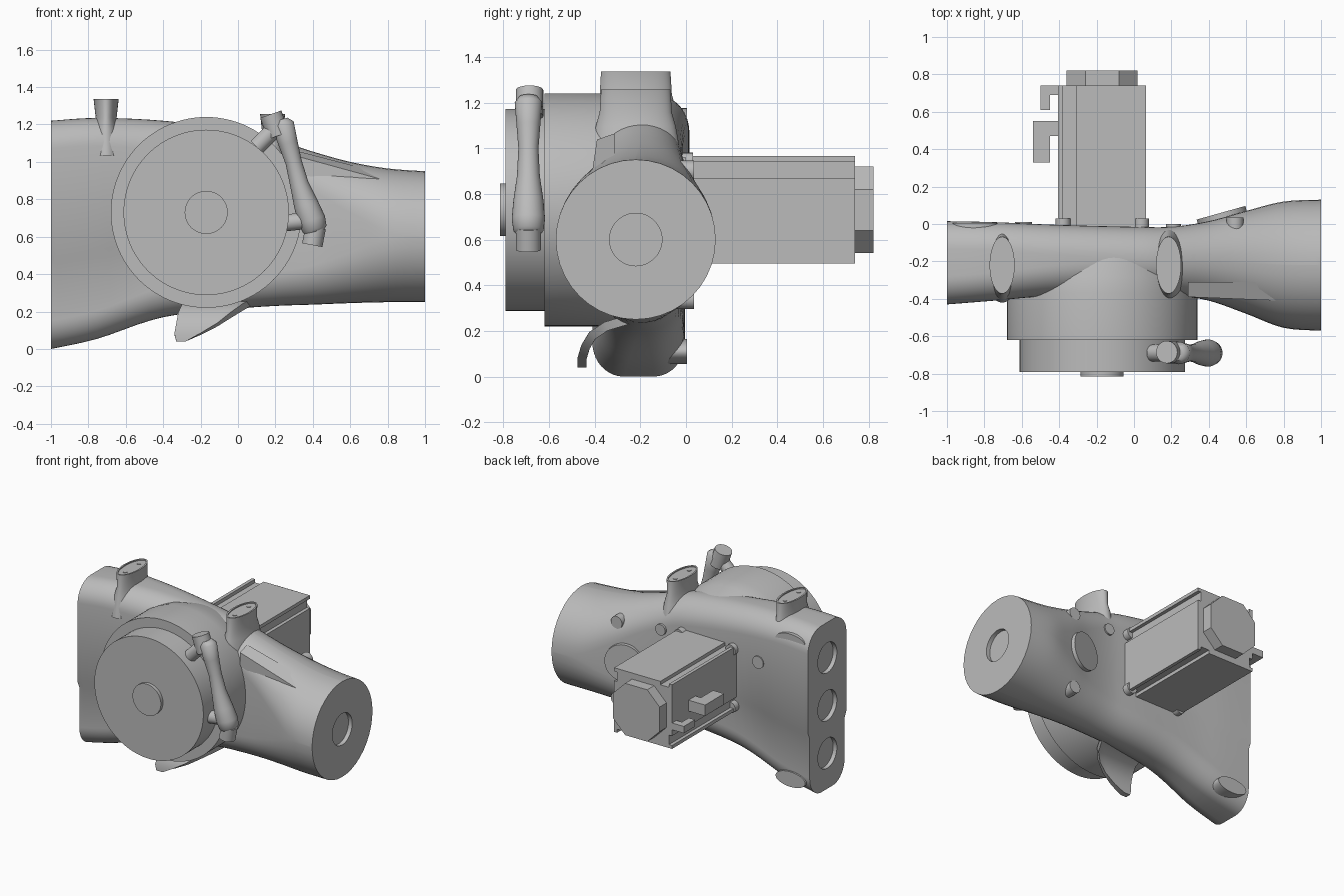
import bpy, bmesh, math
from mathutils import Vector

old = bpy.data.objects.get("Cube")
if old:
    bpy.data.objects.remove(old)

grey = bpy.data.materials.new("plain grey")
grey.use_nodes = True
grey.diffuse_color = (0.5, 0.5, 0.5, 1)
grey.node_tree.nodes["Principled BSDF"].inputs["Base Color"].default_value = (0.5, 0.5, 0.5, 1)

X, Y, Z = Vector((1, 0, 0)), Vector((0, 1, 0)), Vector((0, 0, 1))
CX, CZ = -0.17, 0.73   # drum and motor axis
MID = -0.22            # centre line of the housing


def finish(name, bm, angle=35):
    bmesh.ops.remove_doubles(bm, verts=bm.verts, dist=0.0005)
    bmesh.ops.recalc_face_normals(bm, faces=bm.faces)
    mesh = bpy.data.meshes.new(name)
    bm.to_mesh(mesh)
    bm.free()
    mesh.materials.append(grey)
    ob = bpy.data.objects.new(name, mesh)
    bpy.context.collection.objects.link(ob)
    smooth(ob, angle)
    return ob


def smooth(ob, angle=35):
    bpy.ops.object.select_all(action='DESELECT')
    ob.select_set(True)
    bpy.context.view_layer.objects.active = ob
    bpy.ops.object.shade_smooth_by_angle(angle=math.radians(angle))


def loft(name, rings, angle=35):
    """Skin a list of equal rings and cap both ends."""
    bm = bmesh.new()
    rows = [[bm.verts.new(p) for p in r] for r in rings]
    n = len(rows[0])
    for a, b in zip(rows, rows[1:]):
        for i in range(n):
            j = (i + 1) % n
            bm.faces.new((a[i], a[j], b[j], b[i]))
    bm.faces.new(rows[0])
    bm.faces.new(rows[-1])
    return finish(name, bm, angle)


def ring(c, axis, ru, rv=None, n=48):
    axis = Vector(axis).normalized()
    u = X if abs(axis.x) < 0.9 else Y
    u = (u - axis * u.dot(axis)).normalized()
    v = axis.cross(u)
    rv = rv or ru
    return [Vector(c) + u * ru * math.cos(t) + v * rv * math.sin(t)
            for t in (2 * math.pi * i / n for i in range(n))]


def rod(name, a, b, ru, rv=None, n=48):
    a, b = Vector(a), Vector(b)
    return loft(name, [ring(a, b - a, ru, rv, n), ring(b, b - a, ru, rv, n)])


def prism(name, pts, axis, d0, d1):
    """Extrude a flat outline; axis Y takes (x, z) points, axis Z takes (x, y)."""
    put = (lambda p, d: (p[0], d, p[1])) if axis == 'Y' else (lambda p, d: (p[0], p[1], d))
    return loft(name, [[put(p, d) for p in pts] for d in (d0, d1)])


# Housing: stations of x, front, back, bottom, top, corner radius
stations = [
    (-1, -.43, .015, 0, 1.22, .15), (-.75, -.41, .01, .055, 1.235, .15),
    (-.4, -.38, -.005, .17, 1.22, .16), (0, -.37, -.015, .215, 1.17, .17),
    (.2, -.38, -.015, .23, 1.12, .18), (.4, -.41, .015, .237, 1.055, .21),
    (.6, -.48, .07, .245, 1.0, .27), (.8, -.555, .12, .25, .965, .335),
    (1, -.57, .13, .25, .95, .35)]


def catmull(i, t):
    p = [stations[min(max(i + k, 0), len(stations) - 1)] for k in (-1, 0, 1, 2)]
    return [.5 * (2 * b + (c - a) * t + (2 * a - 5 * b + 4 * c - d) * t * t
                  + (3 * b - a - 3 * c + d) * t ** 3) for a, b, c, d in zip(*p)]


def section(s):
    x, y0, y1, z0, z1, r = s
    r = min(r, (y1 - y0) / 2, (z1 - z0) / 2)
    cy, pull = (y0 + y1) / 2, 1 - .09 * min(max((-.1 - x) / .5, 0), 1)
    lo, hi = z0 + r, z1 - r
    pts = []

    def corner(yc, zc, start, scale):
        for k in range(11):
            t = math.radians(start + 9 * k)
            pts.append(Vector((x, cy + (yc + r * math.cos(t) - cy) * scale, zc + r * math.sin(t))))

    # the lower part is slightly thinner, leaving a soft step on both sides
    step = [lo + (hi - lo) * f for f in (.32, .37)]
    corner(y1 - r, hi, 0, 1)
    corner(y0 + r, hi, 90, 1)
    pts.append(Vector((x, y0, step[1])))
    pts.append(Vector((x, cy + (y0 - cy) * pull, step[0])))
    corner(y0 + r, lo, 180, pull)
    corner(y1 - r, lo, 270, pull)
    pts.append(Vector((x, cy + (y1 - cy) * pull, step[0])))
    pts.append(Vector((x, y1, step[1])))
    return pts


body = loft("housing", [section(catmull(i, k / 5)) for i in range(len(stations) - 1)
                        for k in range(5)] + [section(stations[-1])])

# Round recesses in both ends
cutters = [rod("recess_cutter", (-1.1, -.21, z), (-.97, -.21, z), .11) for z in (.26, .61, .96)]
cutters.append(rod("recess_cutter", (.97, MID, .6), (1.1, MID, .6), .115))
for c in cutters:
    c.hide_render = True
    m = body.modifiers.new("recess", 'BOOLEAN')
    m.object, m.solver = c, 'EXACT'
    bpy.context.view_layer.objects.active = body
    bpy.ops.object.modifier_apply(modifier=m.name)
    bpy.data.objects.remove(c)
smooth(body)

# Drum on the front, tapering into the housing
loft("drum", [ring((CX, y, CZ), Y, r, n=96) for y, r in
              ((-.62, .51), (-.37, .51), (-.28, .495), (-.15, .45))], 30)
loft("drum_cover", [ring((CX, y, CZ), Y, .442, n=96) for y in (-.79, -.6)])
rod("drum_hub", (CX, -.815, CZ), (CX, -.78, CZ), .115)

# Oval bosses on top, each with a rim and two pin holes
for side, x, top in (("right", -.705, 1.335), ("left", .185, 1.257)):
    loft(side + "_boss", [ring((x, MID, top + dz), Z, a, b) for dz, a, b in
                          ((-.3, .1, .2), (-.16, .075, .175), (-.1, .056, .158),
                           (0, .067, .152), (0, .056, .141), (-.008, .056, .141))], 30)
    for y in (MID - .08, MID + .08):
        rod(side + "_boss_pin", (x, y, top - .02), (x, y, top - .004), .015, n=16)

# Motor with a groove along each side
quarter = [(.235, .235), (-.14, .235), (-.14, .21), (-.21, .21), (-.21, .235)]
outline = []
for _ in range(4):
    outline += quarter
    quarter = [(-b, a) for a, b in quarter]
prism("motor", [(CX + a, CZ + b) for a, b in outline], 'Y', -.1, .74)
octagon = [(sa * a, sb * b) for sa, sb, p in ((1, 1, 0), (-1, 1, 1), (-1, -1, 0), (1, -1, 1))
           for a, b in ([(.19, .09), (.09, .19)] if not p else [(.09, .19), (.19, .09)])]
prism("motor_cap", [(CX + a, CZ + b) for a, b in octagon], 'Y', .73, .82)
for sx in (-1, 1):
    for sz in (-1, 1):
        p = (CX + sx * .21, CZ + sz * .21)
        rod("motor_foot", (p[0], -.06, p[1]), (p[0], .03, p[1]), .04, n=24)

# Angled plugs on the motor side
for name, x, w, y0, y1, h, z, half in (("large_plug", -.54, .09, .33, .55, .08, .74, .04),
                                       ("small_plug", -.5, .05, .61, .74, .05, .66, .025)):
    prism(name, [(x, y0), (x + w, y0), (x + w, y1 - h), (-.4, y1 - h), (-.4, y1), (x, y1)],
          'Z', z - half, z + half)

# Side handle with swollen ends
grip = [(.225, 1.225, .04), (.24, 1.2, .06), (.268, 1.1, .052), (.297, 1.0, .044),
        (.328, .88, .05), (.365, .77, .066), (.395, .69, .073), (.41, .64, .066), (.41, .61, .04)]
loft("handle_grip", [ring((x, -.69, z), (.3, 0, -1), r, n=32) for x, z, r in grip], 50)
rod("handle_top_knob", (.215, -.685, 1.14), (.175, -.685, 1.255), .06, n=32)
rod("handle_bottom_knob", (.415, -.69, .65), (.397, -.69, .555), .055, n=32)
rod("handle_lower_lug", (.22, -.69, .67), (.4, -.69, .69), .045, n=32)
rod("handle_upper_lug", (.1, -.69, 1.08), (.2, -.69, 1.18), .045, n=32)

# Curved lip below the drum: rows of x start, x end, y, z
rows = [(-.33, -.28, -.455, .04), (-.34, -.2, -.455, .08), (-.33, -.11, -.44, .13),
        (-.32, -.04, -.41, .18), (-.3, .02, -.35, .22), (-.29, .07, -.25, .25)]
bm = bmesh.new()
grid = [[bm.verts.new((a + (b - a) * k / 6, y, z)) for k in range(7)] for a, b, y, z in rows]
for a, b in zip(grid, grid[1:]):
    for k in range(6):
        bm.faces.new((a[k], a[k + 1], b[k + 1], b[k]))
lip = finish("lower_lip", bm)
m = lip.modifiers.new("thickness", 'SOLIDIFY')
m.thickness, m.offset = .04, 0
bpy.ops.object.modifier_apply(modifier=m.name)
smooth(lip)

# Sloping pad on the upper front of the neck
pad = []
for dz in (0, -.1):
    pad.append([Vector((x, y, 1.055 - .26 * (x - .33) + dz - .35 * (-.31 - y)))
                for x, y in ((.29, -.31), (.8, -.31), (.8, -.395), (.78, -.41), (.29, -.39))])
loft("neck_pad", pad)

# Raised round pads on the back
tilt = Vector((-.28, 1, 0)).normalized()
centre = Vector((.465, .06, .63))
rod("large_back_pad", centre - tilt * .08, centre, .135)
for x, z, y, r in ((.54, .9, .035, .045), (.54, .34, .035, .045),
                   (.21, .92, 0, .04), (-.59, .9, .012, .045)):
    rod("small_back_pad", (x, y - .1, z), (x, y, z), r, n=32)
for z in (1.12, .11):
    rod("oval_back_pad", (-.85, -.1, z), (-.85, .005, z), .12, .055)
